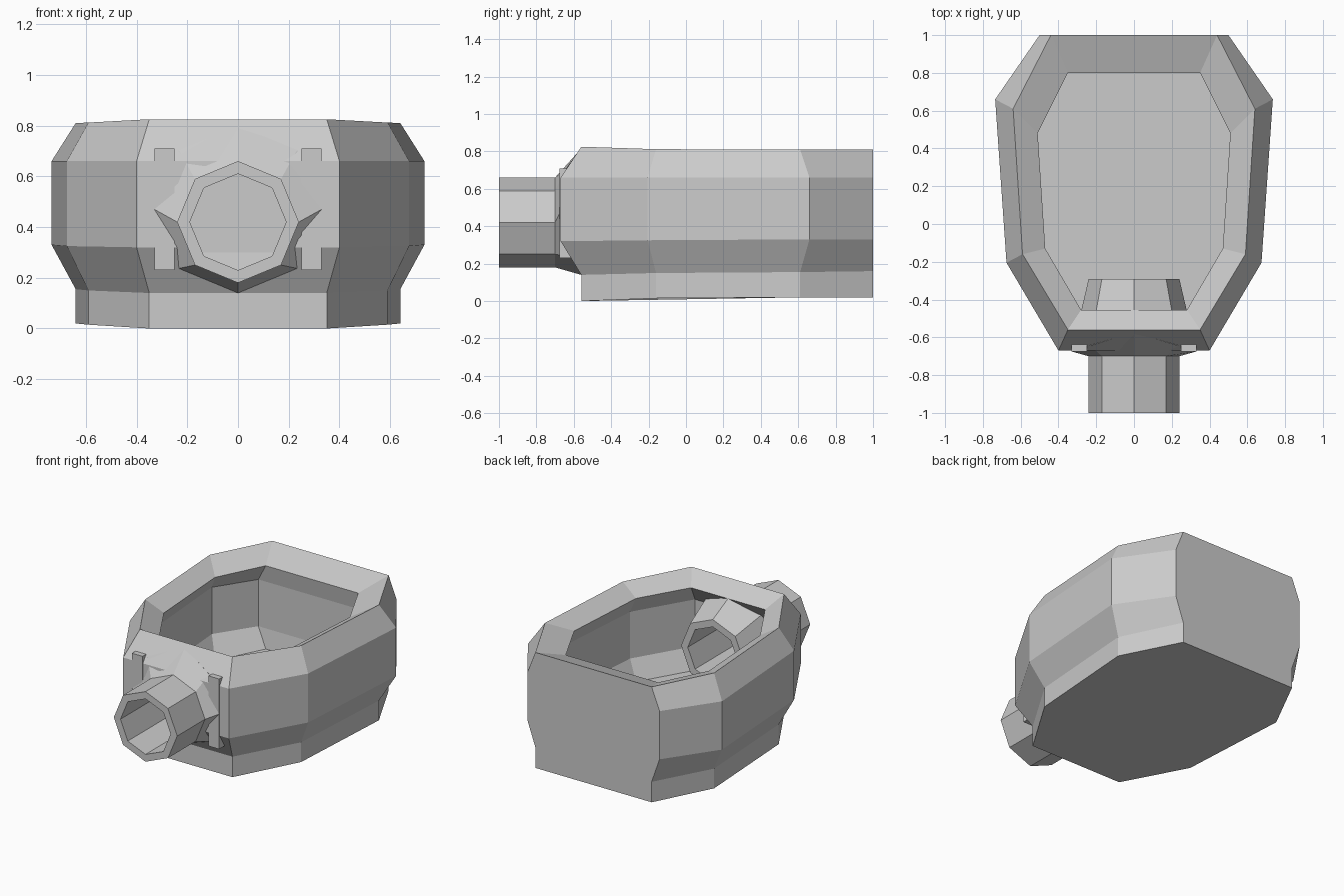
import bpy, bmesh, math

if "Cube" in bpy.data.objects:
    bpy.data.objects.remove(bpy.data.objects["Cube"])


def loft(name, rings, cap_ends=False, closed=False):
    """Skin a list of equal-length vertex rings into a mesh object."""
    bm = bmesh.new()
    vs = [[bm.verts.new(p) for p in r] for r in rings]
    n = len(rings[0])
    pairs = list(zip(vs, vs[1:]))
    if closed:
        pairs.append((vs[-1], vs[0]))
    for a, b in pairs:
        for i in range(n):
            j = (i + 1) % n
            bm.faces.new((a[i], a[j], b[j], b[i]))
    if cap_ends:
        bm.faces.new(vs[0])
        bm.faces.new(vs[-1])
    bmesh.ops.recalc_face_normals(bm, faces=bm.faces)
    me = bpy.data.meshes.new(name)
    bm.to_mesh(me)
    bm.free()
    ob = bpy.data.objects.new(name, me)
    bpy.context.collection.objects.link(ob)
    return ob


def outline(half, z):
    """Mirror four half-outline points into an eight-sided ring."""
    zs = z if isinstance(z, (list, tuple)) else [z] * 4
    right = [(x, y, h) for (x, y), h in zip(half, zs)]
    return right + [(-x, y, h) for x, y, h in reversed(right)]


def octagon(r, y, cz):
    """Eight-sided ring around the y axis, one corner pointing up."""
    ring = []
    for i in range(8):
        a = i * math.pi / 4
        z = cz + r * math.cos(a)
        ring.append((r * math.sin(a), y(z) if callable(y) else y, z))
    return ring


def wall_y(z):
    """Front wall position at a given height."""
    if z < 0.33:
        return -0.56 - 0.115 * min(1, max(0, (z - 0.145) / 0.18))
    if z > 0.66:
        return -0.675 + 0.115 * min(1, (z - 0.66) / 0.16)
    return -0.675


# bowl: outer wall, rim, then overhanging inner wall down to the floor
narrow = [(0.44, 1.0), (0.64, 0.61), (0.59, -0.16), (0.35, -0.56)]
wide = [(0.50, 1.0), (0.735, 0.66), (0.675, -0.205), (0.40, -0.67)]
lip = [(0.35, 0.80), (0.51, 0.48), (0.47, -0.13), (0.28, -0.455)]
hollow = [(0.42, 0.82), (0.59, 0.56), (0.535, -0.16), (0.31, -0.54)]
bowl = loft("bowl", [
    outline(narrow, (0.02, 0.02, 0.015, 0.0)),
    outline(narrow, (0.16, 0.155, 0.15, 0.14)),
    outline(wide, (0.33, 0.33, 0.325, 0.32)),
    outline(wide, 0.66),
    outline(narrow, (0.81, 0.81, 0.812, 0.825)),
    outline(lip, 0.74),
    outline(hollow, 0.62),
    outline(hollow, 0.30),
    outline(lip, 0.17),
], cap_ends=True)

# opening through the front wall
cutter = loft("opening_cutter", [octagon(0.21, -1.2, 0.42), octagon(0.21, -0.35, 0.42)], cap_ends=True)
cutter.hide_render = True
cutter.hide_set(True)
cut = bowl.modifiers.new("opening", 'BOOLEAN')
cut.operation = 'DIFFERENCE'
cut.solver = 'EXACT'
cut.object = cutter

# pipe: hollow octagonal tube with a collar following the wall
loft("pipe", [
    octagon(0.24, -1.0, 0.42),
    octagon(0.24, -0.70, 0.42),
    octagon(0.33, wall_y, 0.47),
    octagon(0.24, -0.29, 0.42),
    octagon(0.19, -0.29, 0.42),
    octagon(0.19, -1.0, 0.42),
], closed=True)

# small flanges beside the collar
for side, label in ((-1, "left"), (1, "right")):
    prof = [(0.25, 0.71), (0.33, 0.71), (0.33, 0.23), (0.25, 0.23)]
    loft("flange_" + label, [[(side * x, y, z) for x, z in prof] for y in (-0.675, -0.58)], cap_ends=True)
